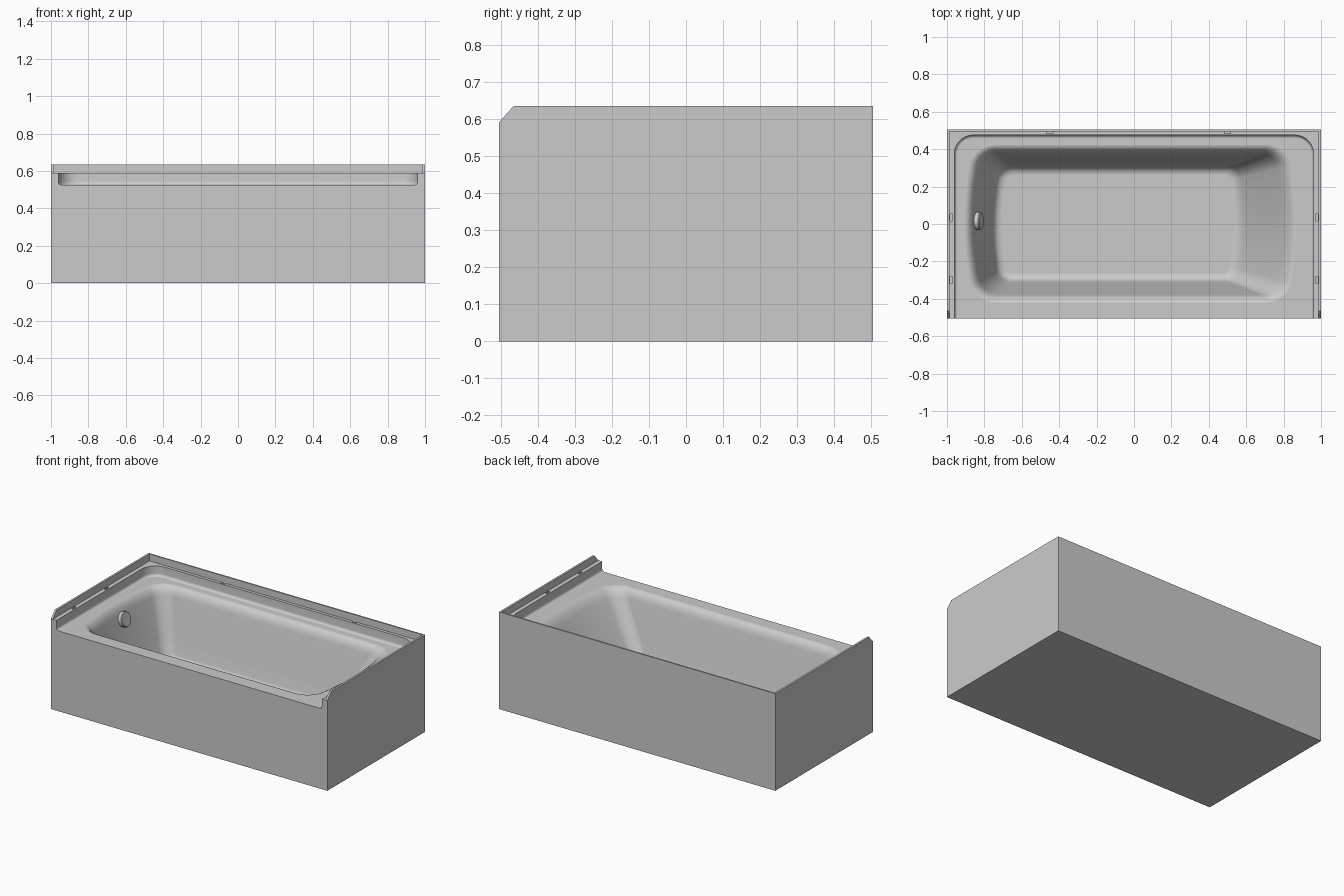
import bpy, bmesh, math
from mathutils import Vector

if "Cube" in bpy.data.objects:
    bpy.data.objects.remove(bpy.data.objects["Cube"])

mat = bpy.data.materials.new("light_grey_acrylic")
mat.diffuse_color = (0.6, 0.6, 0.6, 1)
mat.use_nodes = True
mat.node_tree.nodes["Principled BSDF"].inputs["Base Color"].default_value = mat.diffuse_color


def loft(name, loops):
    """Closed solid through a stack of equal-length point loops."""
    bm = bmesh.new()
    rings = [[bm.verts.new(p) for p in lp] for lp in loops]
    n = len(rings[0])
    for a, b in zip(rings, rings[1:]):
        for i in range(n):
            j = (i + 1) % n
            bm.faces.new((a[i], a[j], b[j], b[i]))
    bm.faces.new(rings[0])
    bm.faces.new(rings[-1])
    bmesh.ops.recalc_face_normals(bm, faces=bm.faces)
    me = bpy.data.meshes.new(name)
    bm.to_mesh(me)
    bm.free()
    ob = bpy.data.objects.new(name, me)
    bpy.context.collection.objects.link(ob)
    me.materials.append(mat)
    return ob


def box(name, x0, x1, y0, y1, z0, z1):
    return loft(name, [[(x0, y0, z), (x1, y0, z), (x1, y1, z), (x0, y1, z)] for z in (z0, z1)])


def smooth(ob):
    bpy.ops.object.select_all(action='DESELECT')
    ob.select_set(True)
    bpy.context.view_layer.objects.active = ob
    bpy.ops.object.shade_smooth_by_angle(angle=math.radians(32))


def cut(ob, cutter):
    m = ob.modifiers.new("cut", 'BOOLEAN')
    m.operation, m.solver, m.object = 'DIFFERENCE', 'EXACT', cutter
    cutter.hide_render = True
    bpy.context.view_layer.objects.active = ob
    bpy.ops.object.modifier_apply(modifier=m.name)
    bpy.data.objects.remove(cutter)


def basin_loop(z, s, d):
    """Rounded rectangle with bowed ends; s blends floor (0) to rim (1), d insets."""
    mix = lambda a, b: a + (b - a) * s
    bow = mix(.03, .045)
    x0, x1 = mix(-.745, -.87) + bow + d, mix(.57, .835) - bow - d
    h, r = mix(.30, .39) - d, max(mix(.06, .085) - d, .02)
    pts = []
    for k, (cx, cy) in enumerate([(x1 - r, h - r), (x0 + r, h - r), (x0 + r, r - h), (x1 - r, r - h)]):
        for i in range(9):
            a = math.pi / 2 * (k + i / 8)
            pts.append((cx + r * math.cos(a), cy + r * math.sin(a)))
        if k in (1, 3):                       # extra points along each bowed end
            px, py = pts[-1]
            pts += [(px, py - 2 * py * i / 16) for i in range(1, 16)]
    mid, half = (x0 + x1) / 2, (x1 - x0) / 2
    return [(x + bow * (x - mid) / half * (1 - (y / h) ** 2), y, z) for x, y in pts]


def deck_loop(z, d):
    """U-shaped deck outline, open past the front."""
    w, b, r = .96 - d, .475 - d, .1 - d
    right = [(w - r + r * math.cos(a), b - r + r * math.sin(a))
             for a in [math.pi / 2 * i / 12 for i in range(13)]]
    pts = [(w, -.8)] + right + [(-x, y) for x, y in reversed(right)] + [(-w, -.8)]
    return [(x, y, z) for x, y in pts]


# outer block with chamfered front tops on the side flanges
side = [(-.505, 0), (.505, 0), (.505, .635), (-.465, .635), (-.505, .59)]
tub = loft("bathtub", [[(x, y, z) for y, z in side] for x in (-1, 1)])

# ledge inside the tiling flange, then the sunken deck with a small fillet
cut(tub, box("flange_cutter", -.987, .987, -.8, .495, .59, .8))
cut(tub, loft("deck_cutter", [deck_loop(z, d) for z, d in
    [(.525, .018), (.5265, .010), (.531, .004), (.541, 0), (.8, 0)]]))

# basin with filleted floor and rolled rim
prof = [(.100, 0, .040), (.102, 0, .026), (.108, .01, .013), (.118, .03, .005), (.135, .08, 0)]
prof += [(z, (z - .1) / .425, 0) for z in (.22, .30, .39, .47)]
prof += [(z, (z - .1) / .425, d) for z, d in
         [(.490, -.002), (.505, -.007), (.516, -.014), (.5225, -.022), (.5246, -.031), (.533, -.065)]]
cut(tub, loft("basin_cutter", [basin_loop(*p) for p in prof]))

# small slots in the ledge
for x in (-.45, .5):
    cut(tub, box("slot_cutter", x - .017, x + .017, .484, .4945, .578, .62))
for sx in (-.977, .977):
    for y in (.035, -.3):
        cut(tub, box("slot_cutter", sx - .007, sx + .007, y - .018, y + .018, .578, .62))
smooth(tub)
wn = tub.modifiers.new("weighted_normals", 'WEIGHTED_NORMAL')
wn.keep_sharp = True


def disc(name, centre, axis, profile, n=32):
    q = Vector(axis).to_track_quat('Z', 'Y')
    c = Vector(centre)
    ob = loft(name, [[c + q @ Vector((r * math.cos(2 * math.pi * i / n), r * math.sin(2 * math.pi * i / n), h))
                      for i in range(n)] for r, h in profile])
    smooth(ob)


# overflow cover on the end wall and drain on the floor
disc("overflow_cover", (-.842, .015, .43), (.96, 0, .28), [(.048, -.012), (.048, .022), (.044, .027)])
disc("drain_cover", (-.635, .012, .099), (0, 0, 1), [(.045, 0), (.045, .002)])
